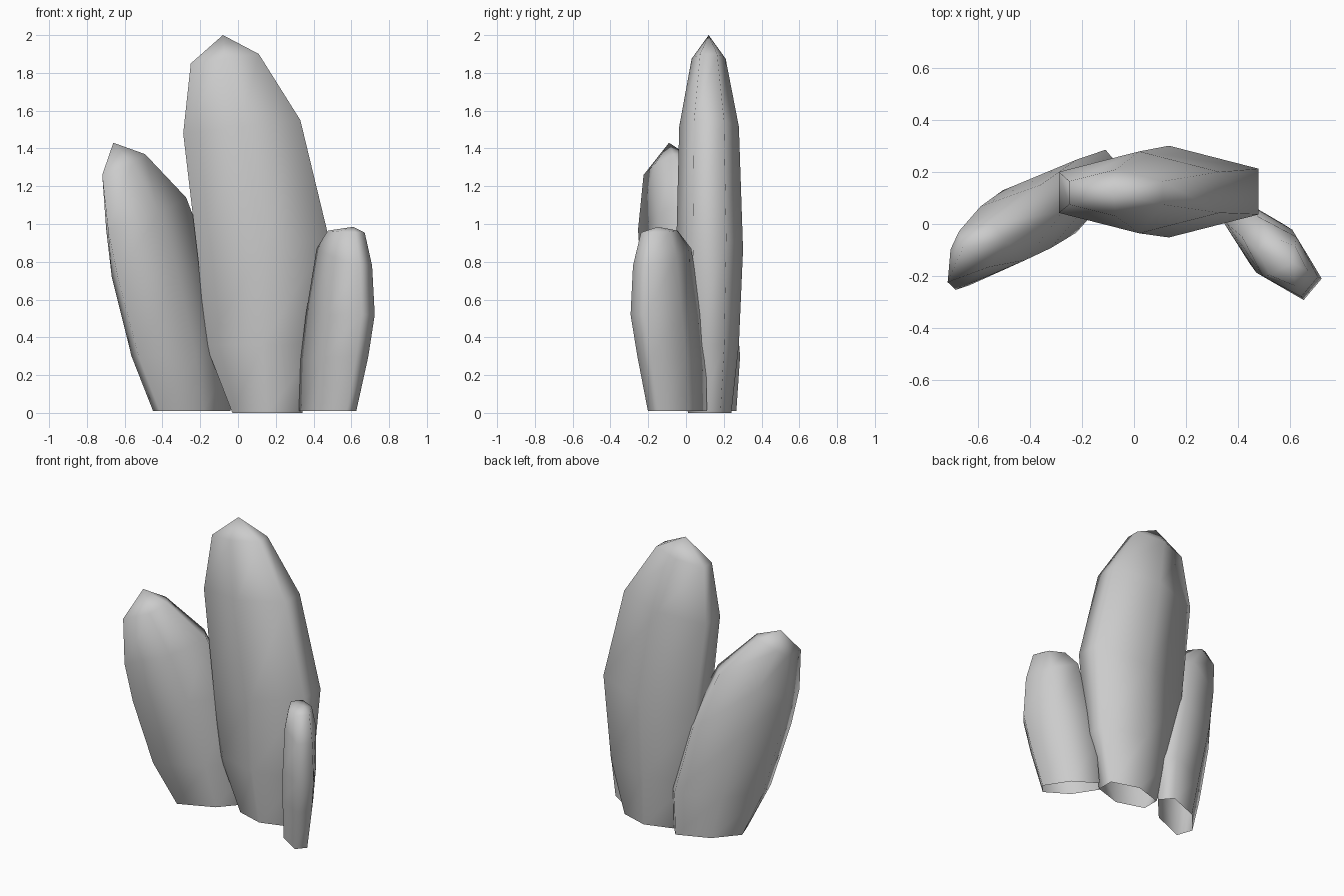
import bpy
import bmesh
from math import cos, sin, radians


def rock(name, angle, rings, apex):
    """Faceted shard: tilted hexagon rings, open below, closed to a point.
    Ring: (left u, left z, right u, right z, left v, right v, half thickness,
    skew of left end), u along the rock's width, v across it, turned by angle."""
    a = radians(angle)
    bm = bmesh.new()

    def vert(u, v, z):
        return bm.verts.new((u * cos(a) - v * sin(a), u * sin(a) + v * cos(a), z))

    loops = []
    for ul, zl, ur, zr, vl, vr, h, s in rings:
        um, vm, zm, e = (ul + ur) / 2, (vl + vr) / 2, (zl + zr) / 2, h * 0.5
        loops.append([vert(ul - s, vl - e, zl), vert(um, vm - h, zm), vert(ur, vr - e, zr),
                      vert(ur, vr + e, zr), vert(um, vm + h, zm), vert(ul + s, vl + e, zl)])
    for low, high in zip(loops, loops[1:]):
        for i in range(6):
            j = (i + 1) % 6
            bm.faces.new((low[i], low[j], high[j], high[i]))
    tip = bm.verts.new(apex)
    for i in range(6):
        bm.faces.new((loops[-1][i], loops[-1][(i + 1) % 6], tip))
    for f in bm.faces:
        f.smooth = True
    mesh = bpy.data.meshes.new(name)
    bm.to_mesh(mesh)
    bm.free()
    obj = bpy.data.objects.new(name, mesh)
    bpy.context.collection.objects.link(obj)
    return obj


# Tall middle rock
rock("tall_rock", 0, [
    (-0.03, 0.00, 0.34, 0.00, 0.125, 0.125, 0.115, 0),
    (-0.17, 0.36, 0.43, 0.36, 0.125, 0.125, 0.155, 0),
    (-0.21, 0.80, 0.48, 0.93, 0.125, 0.125, 0.177, 0),
    (-0.29, 1.48, 0.33, 1.55, 0.122, 0.122, 0.158, 0),
    (-0.25, 1.85, 0.11, 1.90, 0.12, 0.12, 0.09, 0),
], (-0.08, 0.12, 2.0))

# Medium rock leaning out to the left
rock("left_rock", 40, [
    (-0.345, 0.01, 0.09, 0.01, 0.26, 0.22, 0.105, 0.02),
    (-0.485, 0.30, 0.10, 0.30, 0.27, 0.225, 0.13, 0.03),
    (-0.60, 0.72, -0.01, 0.76, 0.30, 0.26, 0.145, 0.04),
    (-0.64, 0.97, -0.18, 1.14, 0.315, 0.28, 0.135, 0.05),
    (-0.65, 1.26, -0.42, 1.37, 0.335, 0.31, 0.09, 0.045),
], (-0.66, -0.09, 1.43))

# Small rock at the right front
rock("right_rock", -40, [
    (0.215, 0.01, 0.57, 0.01, 0.285, 0.255, 0.08, 0),
    (0.235, 0.28, 0.645, 0.30, 0.285, 0.255, 0.10, 0),
    (0.275, 0.52, 0.69, 0.52, 0.285, 0.25, 0.108, 0),
    (0.35, 0.87, 0.675, 0.78, 0.28, 0.25, 0.10, 0),
    (0.43, 0.965, 0.63, 0.955, 0.265, 0.255, 0.075, 0),
], (0.61, -0.15, 0.985))
